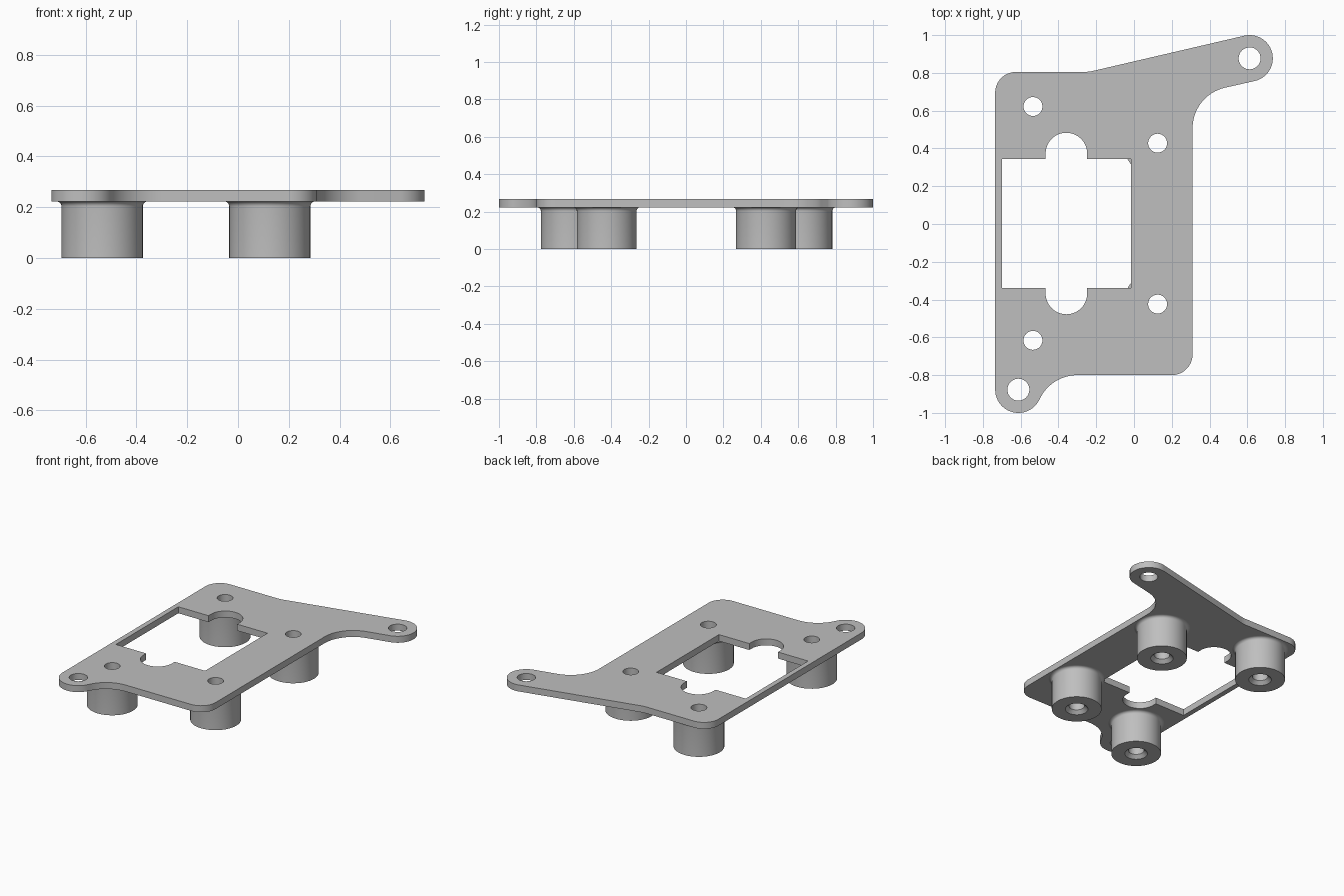
import bpy, bmesh
from math import sin, cos, pi, radians, hypot

if "Cube" in bpy.data.objects:
    bpy.data.objects.remove(bpy.data.objects["Cube"], do_unlink=True)

BOTTOM, TOP = 0.223, 0.268
SEGMENTS = 48

grey = bpy.data.materials.new("plain_grey")
grey.use_nodes = True
colour = (0.52, 0.52, 0.52, 1)
grey.diffuse_color = colour
grey.node_tree.nodes["Principled BSDF"].inputs["Base Color"].default_value = colour


def arc(x, y, r, start, end, steps=16):
    """Points along an arc, angles in degrees."""
    angles = [radians(start + (end - start) * i / steps) for i in range(steps + 1)]
    return [(x + r * cos(a), y + r * sin(a)) for a in angles]


def circle(x, y, r):
    return arc(x, y, r, 0, 360, SEGMENTS)[:-1]


def finish(bm, name):
    bmesh.ops.recalc_face_normals(bm, faces=bm.faces)
    mesh = bpy.data.meshes.new(name)
    bm.to_mesh(mesh)
    bm.free()
    mesh.materials.append(grey)
    obj = bpy.data.objects.new(name, mesh)
    bpy.context.collection.objects.link(obj)
    bpy.ops.object.select_all(action="DESELECT")
    obj.select_set(True)
    bpy.context.view_layer.objects.active = obj
    bpy.ops.object.shade_smooth_by_angle(angle=radians(30))
    return obj


def make_plate(name, loops):
    """Flat plate from an outer loop and hole loops."""
    bm = bmesh.new()
    layers = []
    for z in (BOTTOM, TOP):
        rings = [[bm.verts.new((x, y, z)) for x, y in loop] for loop in loops]
        edges = [bm.edges.new((ring[i - 1], ring[i]))
                 for ring in rings for i in range(len(ring))]
        bmesh.ops.triangle_fill(bm, edges=edges, use_beauty=True, normal=(0, 0, 1))
        layers.append(rings)
    for low, high in zip(*layers):
        for i in range(len(low)):
            bm.faces.new((low[i - 1], low[i], high[i], high[i - 1]))
    return finish(bm, name)


def make_boss(name, x, y, profile):
    """Hollow standoff, turned from a radius/height profile."""
    bm = bmesh.new()
    rings = [[bm.verts.new((px, py, z)) for px, py in circle(x, y, r)]
             for r, z in profile]
    for a, b in zip(rings, rings[1:]):
        for i in range(SEGMENTS):
            bm.faces.new((a[i - 1], a[i], b[i], b[i - 1]))
    # Closing ring hidden against the plate
    for i in range(SEGMENTS):
        a, b = rings[-1], rings[0]
        bm.faces.new((a[i - 1], a[i], b[i], b[i - 1]))
    return finish(bm, name)


# Plate outline, clockwise from the left edge
ear_x, ear_y, ear_r = 0.612, 0.877, 0.123
slope = 13.1
outline = (
    arc(-0.625, 0.695, 0.11, 180, 90)
    + arc(-0.266, 1.025, 0.22, -90, -90 + slope, 5)
    + arc(ear_x, ear_y, ear_r, 90 + slope, -90 + slope, 28)
    + arc(0.53, 0.507, 0.22, 90 + slope, 180)
    + arc(0.20, -0.69, 0.11, 0, -90)
    + arc(-0.30, -1.02, 0.22, 90, 155.4)
    + arc(-ear_x, -ear_y, ear_r, -24.6, -180, 24)
)

# Rectangular window with a rounded notch at each end
left, right, mid = -0.70, -0.015, -0.358
window = (
    [(left, -0.34), (left, 0.345), (mid - 0.11, 0.345)]
    + arc(mid, 0.373, 0.11, 180, 0, 24)
    + [(mid + 0.11, 0.345), (right, 0.345), (right, -0.34), (mid + 0.11, -0.34)]
    + arc(mid, -0.368, 0.11, 0, -180, 24)
    + [(mid - 0.11, -0.34)]
)

bosses = {
    "back_right_standoff": (-0.535, 0.622),
    "back_left_standoff": (0.125, 0.428),
    "front_left_standoff": (0.125, -0.424),
    "front_right_standoff": (-0.535, -0.616),
}
ear_holes = [circle(s * ear_x, s * ear_y, 0.058) for s in (1, -1)]
screw_holes = [circle(x, y, 0.05) for x, y in bosses.values()]
make_plate("mounting_plate", [outline, window] + ear_holes + screw_holes)

# Standoffs: bore, countersink, wall and a fillet under the plate
fillet = arc(0.18, BOTTOM - 0.02, 0.02, 180, 90, 6)
profile = [(0.05, BOTTOM), (0.05, 0.023), (0.073, 0), (0.16, 0)] + fillet
for name, (x, y) in bosses.items():
    make_boss(name, x, y, profile)
